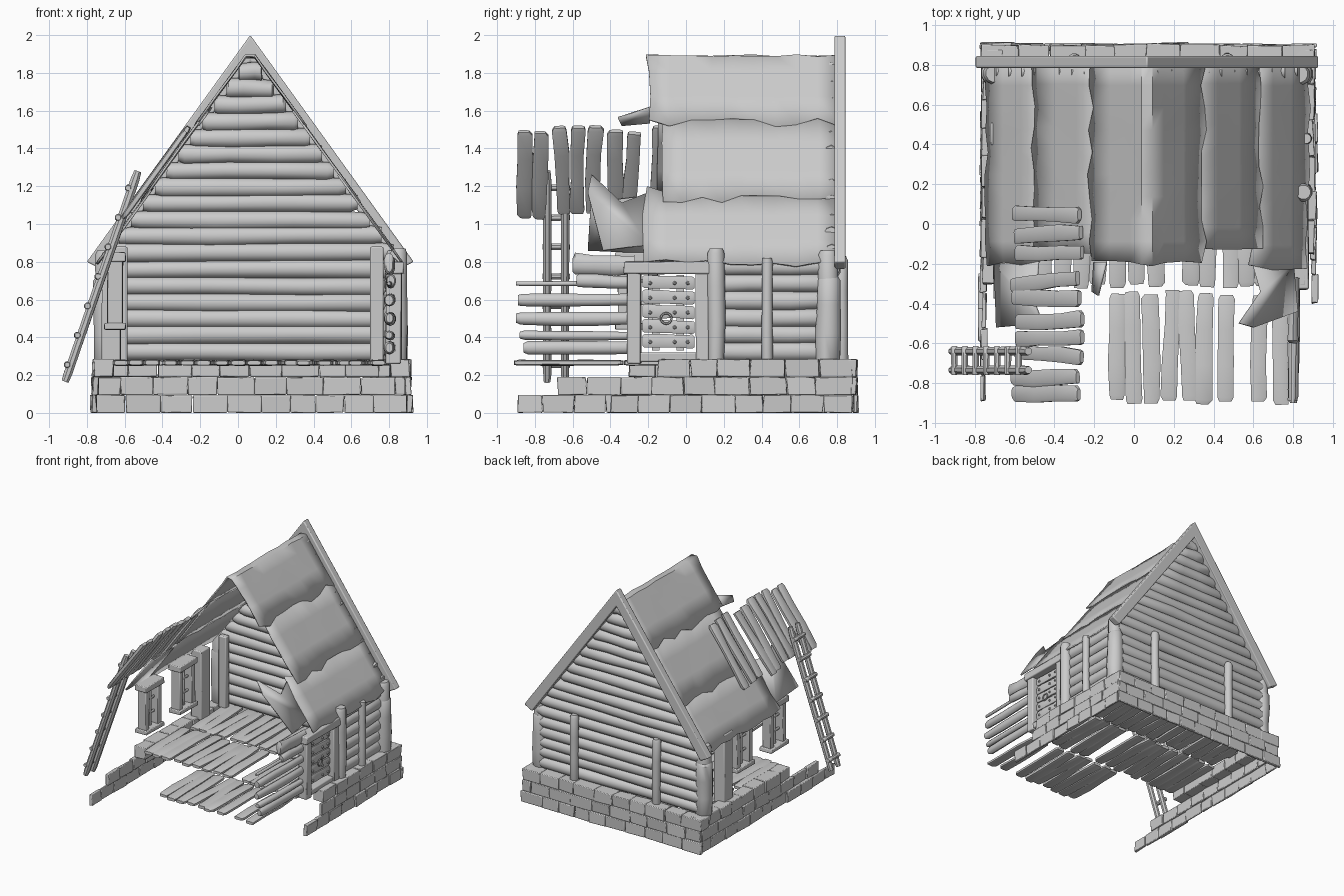
import bpy, bmesh, math, random
from mathutils import Vector, Matrix

if "Cube" in bpy.data.objects:
    bpy.data.objects.remove(bpy.data.objects["Cube"])

random.seed(4)
R = random.uniform
RX, RZ, SL = 0.065, 1.91, 1.375      # ridge x, ridge height, roof slope


def finish(name, bm, bevel=0, solid=0, angle=40):
    bmesh.ops.recalc_face_normals(bm, faces=bm.faces)
    me = bpy.data.meshes.new(name)
    bm.to_mesh(me)
    bm.free()
    ob = bpy.data.objects.new(name, me)
    bpy.context.collection.objects.link(ob)
    if solid:
        m = ob.modifiers.new("Solid", 'SOLIDIFY')
        m.thickness, m.offset = solid, 0
    if bevel:
        m = ob.modifiers.new("Bevel", 'BEVEL')
        m.width, m.segments = bevel, 2
    bpy.ops.object.select_all(action='DESELECT')
    ob.select_set(True)
    bpy.context.view_layer.objects.active = ob
    bpy.ops.object.shade_smooth_by_angle(angle=math.radians(angle))
    return ob


def log(bm, p, q, rw, rt=None, n=10, up=(0, 0, 1), wob=0.06, square=1.0):
    """Irregular log or plank from p to q; rw = half width, rt = half thickness along up."""
    rt = rt or rw
    p, q = Vector(p), Vector(q)
    d = (q - p).normalized()
    side = d.cross(Vector(up)).normalized()
    top = side.cross(d)
    rings = []
    for t, k in ((0, .8), (.04, 1), (.35, 1), (.68, 1), (.96, 1), (1, .8)):
        kk = k * (1 + R(-wob, wob))
        c = p.lerp(q, t) + side * R(-wob, wob) * rw + top * R(-wob, wob) * rt
        ring = []
        for i in range(n):
            a = 2 * math.pi * (i + .5) / n
            ca, sa = math.cos(a), math.sin(a)
            ca = math.copysign(abs(ca) ** square, ca)
            sa = math.copysign(abs(sa) ** square, sa)
            ring.append(bm.verts.new(c + side * ca * rw * kk + top * sa * rt * kk))
        rings.append(ring)
    for a, b in zip(rings, rings[1:]):
        for i in range(n):
            bm.faces.new((a[i], a[(i + 1) % n], b[(i + 1) % n], b[i]))
    bm.faces.new(rings[0])
    bm.faces.new(rings[-1])


def box(bm, lo, hi, jit=0):
    lo, hi = Vector(lo), Vector(hi)
    m = Matrix.Translation((lo + hi) / 2) @ Matrix.Diagonal((*(hi - lo), 1))
    for v in bmesh.ops.create_cube(bm, size=1, matrix=m)['verts']:
        v.co += Vector((R(-jit, jit), R(-jit, jit), R(-jit, jit) * .4))


def courses(name, axis, face, sign, spans):
    """Three staggered rows of facing stones; face = outer side, thicker toward the top."""
    bm = bmesh.new()
    for row, (start, end) in enumerate(spans):
        z, s, deep = row * .095, start, (.03, .04, .12)[row]
        while s < end - .03:
            e = s + R(.13, .2)
            if end - e < .08:
                e = end
            out = face - sign * (R(0, .014) + row * .004)
            a, b = sorted((out, face - sign * deep))
            c = [(a, s, z), (b, e - .002, z + .094)]
            if axis == 'x':
                c = [(p[1], p[0], p[2]) for p in c]
            box(bm, *c, jit=.006)
            s = e
    for v in bm.verts:
        v.co.z = max(v.co.z, 0)
    finish(name, bm, bevel=.008)


# stone foundation, broken into steps toward the front
courses("foundation_right", 'y', .925, 1, [(-.4, .88), (-.18, .88), (-.15, .88)])
courses("foundation_left", 'y', -.78, -1, [(-.89, .88), (-.68, .88), (-.3, .88)])
courses("foundation_back", 'x', .915, 1, [(-.775, .92), (-.76, .915), (-.77, .91)])

# floor planks in three rows, front left missing
bm = bmesh.new()
for y0, y1, x0, x1, skip in ((-.9, -.34, -.1, .8, (7,)), (-.32, .23, -.63, .8, (9,)),
                             (.24, .78, -.6, .78, ())):
    i, x = 0, x0
    while x < x1:
        if i not in skip:
            log(bm, (x + R(-.015, .015), y0 + R(-.01, .02), .265), (x + R(-.02, .02), y1 + R(-.02, .01), .266),
                .043, .015, n=8, wob=.1, square=.5)
        x += .092
        i += 1
finish("floor_planks", bm)

# back wall of logs rising into the gable
bm = bmesh.new()
z = .325
while z < 1.86:
    hw = min(.77, (1.89 - z) / SL)
    log(bm, (RX - hw, .77, z), (RX + hw, .77, z + R(-.006, .006)), .048, .05, wob=.08)
    z += .087
finish("back_wall_logs", bm)

# right wall logs with ragged stubs in front
bm = bmesh.new()
for i in range(6):
    log(bm, (.815, .1, .325 + i * .09), (.815, .76, .325 + i * .09), .04, .048, wob=.08)
for z, y, r in ((.785, -.6, .052), (.685, -.9, .012), (.6, -.89, .032), (.5, -.9, .034),
                (.41, -.88, .022), (.345, -.86, .034)):
    log(bm, (.80, y, z), (.81, -.27, z), min(r, .026), r, wob=.12)
log(bm, (.81, -.58, .70), (.81, -.27, .69), .026, .035)
finish("right_wall_logs", bm)

# round corner posts and outer studs, built in two bulging lengths at the corners
bm = bmesh.new()
for x, y, r, z1 in ((.83, .755, .067, .72), (.83, .755, .056, .86), (-.7, .755, .067, .72),
                    (-.7, .755, .056, .86), (.85, .16, .046, .87), (.865, .43, .03, .82),
                    (.47, .825, .033, .83), (-.3, .825, .033, .83)):
    log(bm, (x, y, .26), (x, y, z1), r, n=12, up=(0, 1, 0), wob=.07)
finish("wall_posts", bm)

# inner posts framing the back wall, and the plank post of the left wall
bm = bmesh.new()
for x in (-.62, .735):
    box(bm, (x - .035, .67, .27), (x + .035, .72, .88))
box(bm, (-.72, .40, .26), (-.62, .51, .85), .006)
finish("inner_posts", bm, bevel=.008)

# right window frame
bm = bmesh.new()
for y in (-.31, .05):
    box(bm, (.785, y, .26), (.865, y + .07, .8), .005)
box(bm, (.775, -.33, .735), (.875, .13, .8), .006)
box(bm, (.785, -.3, .27), (.855, .12, .32), .005)
finish("right_window_frame", bm, bevel=.008)

# right window shutter with nails and a ring
bm = bmesh.new()
for i in range(5):
    z = .375 + i * .078
    log(bm, (.82, -.23, z + .008), (.82, .045, z), .014, .037, n=8, square=.6)
    for y in (-.19, -.06, .01):
        bmesh.ops.create_icosphere(bm, subdivisions=1, radius=.011,
                                   matrix=Matrix.Translation((.836, y, z)))
for y in (-.16, -.03):
    box(bm, (.79, y - .02, .33), (.806, y + .02, .73))
finish("right_shutter", bm)
bpy.ops.mesh.primitive_torus_add(major_radius=.028, minor_radius=.006, major_segments=16,
                                 minor_segments=6, location=(.846, -.105, .5),
                                 rotation=(0, math.pi / 2, 0))
bpy.context.object.name = "shutter_ring"

# left wall: free-standing window frames with cross bars
for k, y0 in enumerate((-.36, .09)):
    bm = bmesh.new()
    y1 = y0 + .21
    for y in (y0, y1 - .05):
        box(bm, (-.69, y, .46), (-.61, y + .05, .81), .004)
    box(bm, (-.705, y0 - .015, .44), (-.595, y1 + .015, .475), .004)
    box(bm, (-.705, y0 - .015, .8), (-.595, y1 + .015, .85), .004)
    box(bm, (-.66, (y0 + y1) / 2 - .012, .46), (-.64, (y0 + y1) / 2 + .012, .81))
    for z in (.58, .7):
        box(bm, (-.658, y0 + .03, z - .01), (-.642, y1 - .03, z + .01))
    finish("left_window_frame_%d" % (k + 1), bm, bevel=.006)


def roof_z(x, lift=0):
    return RZ - SL * abs(x - RX) + lift


def strip(bm, xs, front, lift, nj=10, wave=.016):
    """Sagging roof sheet over the x stations xs, from the front edge to the back wall."""
    rows = []
    for i, x in enumerate(xs):
        edge = i in (0, len(xs) - 1)
        row = []
        for j in range(nj):
            y = front + (.81 - front) * j / (nj - 1) + (R(-.015, .015) if j == 0 else 0)
            xx = x + (R(-wave, wave) if edge else 0)
            row.append(bm.verts.new((xx, y, roof_z(xx, lift + R(-.006, .006)))))
        rows.append(row)
    for a, b in zip(rows, rows[1:]):
        for j in range(nj - 1):
            bm.faces.new((a[j], a[j + 1], b[j + 1], b[j]))


# roof covering in closely overlapping courses
bm = bmesh.new()
strip(bm, [RX + d for d in (-.28, -.18, -.08, -.025, .025, .08, .18, .28)], -.2, .012)
for s, f1, f2 in ((1, -.12, -.22), (-1, -.15, -.2)):
    strip(bm, [RX + s * d for d in (.24, .35, .46, .57)], f1, .003)
    strip(bm, [RX + s * d for d in (.53, .63, .72, .805)], f2, -.006)
# torn flaps at the front edge
for pts in (((.6, -.2), (.64, -.34), (.53, -.5), (.6, -.52), (.82, -.44), (.8, -.2)),
            ((-.48, -.18), (-.5, -.4), (-.46, -.5), (-.69, -.52), (-.7, -.2)),
            ((-.14, -.19), (-.18, -.36), (-.21, -.34), (-.2, -.19))):
    bm.faces.new([bm.verts.new((x, y, roof_z(x, -.01))) for x, y in pts])
for f in bm.faces:                      # face all sheets upward before thickening
    f.normal_update()
finish("roof_covering", bm, solid=.012, angle=50)

# barge boards closing the back gable
bm = bmesh.new()
outer = [(-.8, .8), (RX, 2.0), (.93, .8), (.855, .76), (RX, 1.86), (-.725, .76)]
fr = [bm.verts.new((x, .785, z)) for x, z in outer]
bk = [bm.verts.new((x, .845, z)) for x, z in outer]
for idx in ((0, 1, 4, 5), (1, 2, 3, 4)):
    bm.faces.new([fr[i] for i in idx])
    bm.faces.new([bk[i] for i in reversed(idx)])
for i in range(6):
    j = (i + 1) % 6
    bm.faces.new((fr[i], fr[j], bk[j], bk[i]))
finish("barge_boards", bm, bevel=.008)

# loose roof planks over the left slope
bm = bmesh.new()
for y in (-.84, -.77, -.66, -.57, -.48, -.38, -.29, -.16, -.06, .03):
    s = R(-.015, .015)
    log(bm, (-.6 + s, y + R(-.02, .02), roof_z(-.6 + s, .05)),
        (-.27 + s, y + R(-.02, .02), roof_z(-.27 + s, .05)), .04, .016, n=8, up=(-.8, 0, .6),
        wob=.12, square=.5)
finish("roof_planks", bm)

# leaning ladder
bm = bmesh.new()
lo, hi = Vector((-.915, 0, .165)), Vector((-.53, 0, 1.28))
for y in (-.735, -.64):
    o = Vector((0, y, 0))
    log(bm, lo + o, hi + o, .025, .024, n=8, up=(0, 1, 0), wob=.04)
for i in range(7):
    c = lo.lerp(hi, .08 + i * .14) + Vector((-.02, 0, 0))
    log(bm, c + Vector((0, -.76, 0)), c + Vector((0, -.615, 0)), .018, n=8, wob=.05)
finish("ladder", bm)
